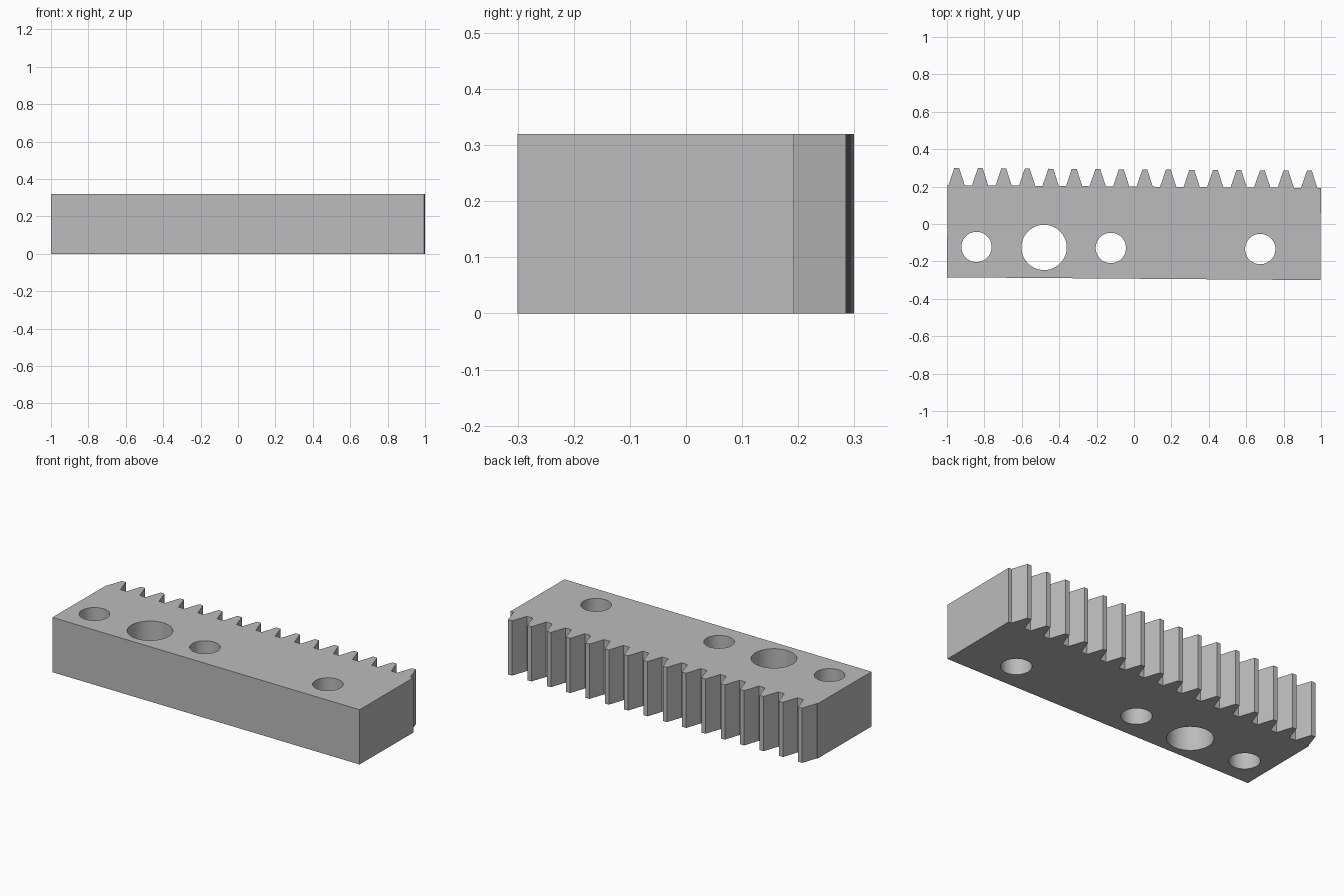
import bpy
import bmesh
from math import cos, sin, tau

cube = bpy.data.objects.get("Cube")
if cube:
    bpy.data.objects.remove(cube)

HALF_LENGTH, FRONT, ROOT, TIP = 0.998, -0.2925, 0.2, 0.292
HEIGHT, TILT = 0.32, -0.0075
PITCH, TEETH, FIRST_TOOTH = 0.1257, 16, -0.95
ROOT_HALF, TIP_HALF = 0.0435, 0.013
HOLE_Y = -0.129
HOLES = [(-0.841, 0.081), (-0.48, 0.121), (-0.123, 0.081), (0.676, 0.081)]

steel = bpy.data.materials.new("grey steel")
steel.use_nodes = True
grey = (0.5, 0.5, 0.5, 1)
steel.diffuse_color = grey
steel.node_tree.nodes["Principled BSDF"].inputs["Base Color"].default_value = grey


def add_outline(curve, points):
    spline = curve.splines.new("POLY")
    spline.points.add(len(points) - 1)
    for target, (x, y) in zip(spline.points, points):
        target.co = (x, y, 0, 1)
    spline.use_cyclic_u = True


# Bar outline with the row of tapered teeth along the back
outline = [(-HALF_LENGTH, ROOT), (-HALF_LENGTH, FRONT),
           (HALF_LENGTH, FRONT), (HALF_LENGTH, ROOT)]
for i in reversed(range(TEETH)):
    x = FIRST_TOOTH + i * PITCH
    outline += [(x + ROOT_HALF, ROOT), (x + TIP_HALF, TIP),
                (x - TIP_HALF, TIP), (x - ROOT_HALF, ROOT)]

profile = bpy.data.curves.new("gear_rack", "CURVE")
profile.dimensions = "2D"
profile.fill_mode = "BOTH"
profile.extrude = HEIGHT / 2
add_outline(profile, outline)

# Through holes
for x, radius in HOLES:
    add_outline(profile, [(x + radius * cos(tau * k / 64),
                           HOLE_Y + radius * sin(tau * k / 64)) for k in range(64)])

rack = bpy.data.objects.new("gear_rack", profile)
bpy.context.collection.objects.link(rack)
rack.location.z = HEIGHT / 2
rack.rotation_euler.z = TILT
bpy.ops.object.select_all(action="DESELECT")
rack.select_set(True)
bpy.context.view_layer.objects.active = rack
bpy.ops.object.convert(target="MESH")
rack = bpy.context.object

# Weld the caps to the walls
bm = bmesh.new()
bm.from_mesh(rack.data)
bmesh.ops.remove_doubles(bm, verts=bm.verts, dist=0.0001)
bmesh.ops.recalc_face_normals(bm, faces=bm.faces)
bm.to_mesh(rack.data)
bm.free()

rack.data.materials.clear()
rack.data.materials.append(steel)
bpy.ops.object.shade_smooth_by_angle()
